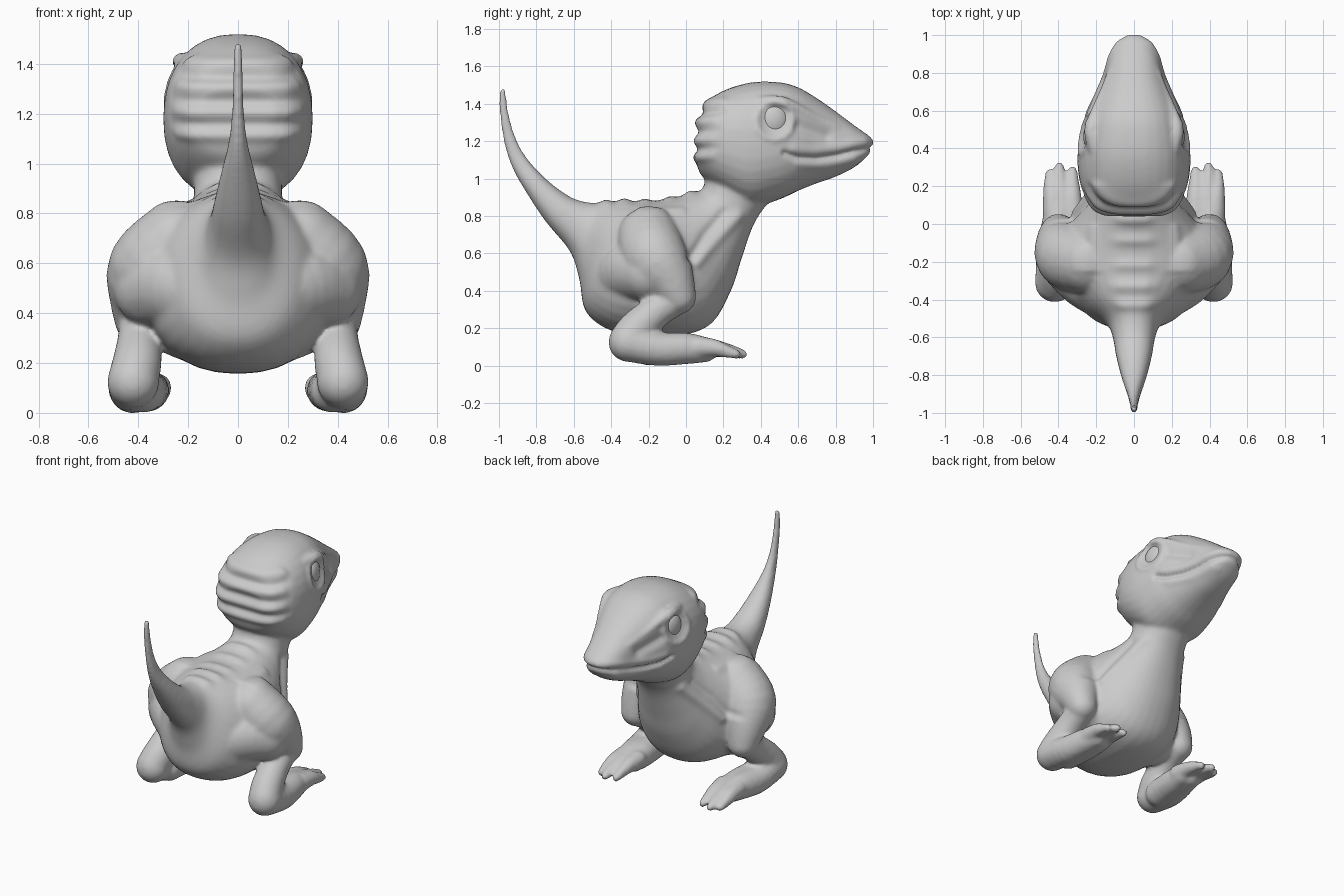
import bpy, bmesh, math

if "Cube" in bpy.data.objects:
    bpy.data.objects.remove(bpy.data.objects["Cube"])

verts, faces = [], []

# ball template for the limbs
tmp = bmesh.new()
bmesh.ops.create_icosphere(tmp, subdivisions=3, radius=1)
ball_v = [tuple(v.co) for v in tmp.verts]
tmp.verts.index_update()
ball_f = [tuple(v.index for v in f.verts) for f in tmp.faces]
tmp.free()


def spline(rows, steps):
    """Catmull-Rom interpolation of rows of numbers."""
    out = []
    for i in range(len(rows) - 1):
        near = [rows[max(i - 1, 0)], rows[i], rows[i + 1], rows[min(i + 2, len(rows) - 1)]]
        for s in range(steps):
            t = s / steps
            out.append([0.5 * (2 * b + (c - a) * t + (2 * a - 5 * b + 4 * c - d) * t * t
                               + (3 * b - a - 3 * c + d) * t ** 3) for a, b, c, d in zip(*near)])
    return out + [rows[-1]]


def loft(rows, power=2.2, n=32):
    """Rows: dorsal y, z, ventral y, z, half-width."""
    def bend(v):
        return math.copysign(abs(v) ** (2 / power), v)
    base = len(verts)
    rings = spline(rows, 5)
    for dy, dz, vy, vz, w in rings:
        for k in range(n):
            a = 2 * math.pi * k / n
            c, s = bend(math.cos(a)), bend(math.sin(a))
            verts.append((w * c, (dy + vy) / 2 + (dy - vy) / 2 * s, (dz + vz) / 2 + (dz - vz) / 2 * s))
    last = base + (len(rings) - 1) * n
    faces.append(tuple(range(base, base + n)))
    faces.append(tuple(reversed(range(last, last + n))))
    for i in range(base, last, n):
        for k in range(n):
            j = (k + 1) % n
            faces.append((i + k, i + n + k, i + n + j, i + j))


def chain(rows, steps=4):
    """Mirrored string of overlapping balls: x, y, z, radius."""
    for x, y, z, r in spline(rows, steps):
        for side in (-1, 1):
            base = len(verts)
            verts.extend((side * x + r * a, y + r * b, z + r * c) for a, b, c in ball_v)
            faces.extend(tuple(base + i for i in f) for f in ball_f)


# tail, trunk and neck
loft([(-.965, 1.485, -.995, 1.485, .016), (-.95, 1.36, -.998, 1.37, .021),
      (-.91, 1.22, -.975, 1.2, .024), (-.85, 1.11, -.93, 1.06, .038),
      (-.75, 1.0, -.85, .92, .068), (-.64, .915, -.75, .77, .095),
      (-.56, .88, -.62, .61, .115), (-.47, .87, -.57, .46, .15),
      (-.36, .88, -.53, .28, .265), (-.22, .88, -.36, .175, .37),
      (-.1, .89, -.06, .16, .38), (-.02, .91, .13, .22, .315),
      (.03, .925, .24, .40, .255), (.06, .93, .30, .58, .215),
      (.09, .95, .36, .75, .18), (.11, 1.02, .43, .86, .175),
      (.14, 1.12, .5, .95, .16)])

# head
loft([(.06, 1.3, .05, 1.12, .15), (.105, 1.4, .08, 1.02, .22),
      (.2, 1.47, .19, .93, .28), (.35, 1.515, .34, .85, .3),
      (.5, 1.515, .49, .885, .28), (.6, 1.488, .6, .935, .245),
      (.7, 1.43, .7, .975, .198), (.8, 1.36, .8, 1.01, .155),
      (.9, 1.285, .9, 1.06, .125), (.97, 1.235, .97, 1.12, .082),
      (1.003, 1.205, 1.003, 1.16, .035)], 2.3)
# brow ridges
chain([(.215, .4, 1.41, .03), (.225, .5, 1.41, .037), (.205, .59, 1.375, .03), (.155, .7, 1.315, .028),
       (.12, .8, 1.27, .025)])

# haunches and inner thighs
chain([(.11, -.36, .47, .17), (.24, -.28, .51, .175), (.34, -.2, .5, .16)])
chain([(.2, -.13, .36, .15), (.32, -.1, .38, .12)])
# thighs, shins and feet
chain([(.25, -.2, .68, .17), (.345, -.17, .58, .177), (.385, -.09, .47, .132), (.4, -.04, .37, .095)])
chain([(.39, -.07, .35, .09), (.395, -.16, .29, .09), (.405, -.26, .2, .1), (.42, -.31, .135, .102)])
chain([(.42, -.31, .125, .105), (.425, -.15, .09, .092), (.405, 0, .092, .085), (.39, .1, .085, .068)])
chain([(.38, -.2, .09, .09), (.36, -.04, .09, .085), (.34, .08, .085, .062)])
# toes
for x0, x1, y1 in ((.425, .445, .27), (.38, .395, .305), (.325, .325, .285)):
    chain([(x0, .06, .1, .06), ((x0 + x1) / 2, .15, .095, .048), (x1, y1 - .05, .075, .034), (x1, y1, .06, .025)])

# fuse into one skin
mesh = bpy.data.meshes.new("creature_body")
mesh.from_pydata(verts, [], faces)
body = bpy.data.objects.new("creature_body", mesh)
bpy.context.collection.objects.link(body)
remesh = body.modifiers.new("fuse", 'REMESH')
remesh.mode = 'VOXEL'
remesh.voxel_size = .012
smooth = body.modifiers.new("soften", 'SMOOTH')
smooth.factor = .5
smooth.iterations = 10
skin = bpy.data.meshes.new_from_object(body.evaluated_get(bpy.context.evaluated_depsgraph_get()))
body.modifiers.clear()
body.data = skin

# sculpt strokes seen from the side: points (y, z), radius, height, x limits
circle = [(.475 + .1 * math.cos(a * math.pi / 6), 1.31 + .1 * math.sin(a * math.pi / 6)) for a in range(13)]
strokes = [
    ([(1.03, 1.165), (.9, 1.145), (.8, 1.12), (.7, 1.105), (.6, 1.11), (.53, 1.135)], .016, -.018, 0, 1),  # mouth
    ([(.95, 1.2), (.8, 1.165), (.68, 1.15), (.58, 1.16)], .025, .008, 0, 1),  # upper lip
    ([(.9, 1.1), (.75, 1.07), (.6, 1.075)], .025, .006, .05, 1),  # lower lip
    ([(.475, 1.31)], .08, -.025, .1, 1),  # eye socket
    (circle, .02, .01, .1, 1),  # eyelid
    ([(.61, 1.28), (.75, 1.23)], .035, -.018, .05, 1),  # cheek hollow
    ([(.28, .8), (.17, .68), (.06, .55)], .03, .014, .05, 1),  # neck tendon
    ([(.2, .82), (.1, .7), (.03, .58)], .025, -.012, .05, 1),
    ([(-.24, .83), (-.02, .83)], .02, .008, .1, .35),  # hip edge
]
# nape folds and back ridges
for y, z in ((.035, 1.11), (.03, 1.2), (.045, 1.3), (.1, 1.4)):
    strokes.append(([(y, z), (y + .1, z + .01)], .026, .013, 0, .3))
for y, z in ((.045, 1.155), (.05, 1.25), (.075, 1.35)):
    strokes.append(([(y, z), (y + .12, z + .01)], .022, -.01, 0, .3))
for y, z in ((-.43, .87), (-.33, .88), (-.22, .89), (-.09, .9), (.02, .93)):
    strokes.append(([(y, z)], .032, .014, 0, .17))


def distance(y, z, pts):
    best = 9
    for (ay, az), (by, bz) in zip(pts, pts[1:] or pts):
        dy, dz = by - ay, bz - az
        t = ((y - ay) * dy + (z - az) * dz) / (dy * dy + dz * dz + 1e-9)
        t = max(0, min(1, t))
        best = min(best, math.hypot(y - ay - dy * t, z - az - dz * t))
    return best


count = len(skin.vertices) * 3
co, normals = [0.0] * count, [0.0] * count
skin.vertices.foreach_get("co", co)
skin.vertex_normals.foreach_get("vector", normals)
push = [0.0] * (count // 3)
for pts, r, h, lo, hi in strokes:
    m = 2.5 * r
    y0, y1 = min(p[0] for p in pts) - m, max(p[0] for p in pts) + m
    z0, z1 = min(p[1] for p in pts) - m, max(p[1] for p in pts) + m
    for i in range(count // 3):
        y, z = co[3 * i + 1], co[3 * i + 2]
        if y0 < y < y1 and z0 < z < z1 and lo <= abs(co[3 * i]) <= hi:
            d = distance(y, z, pts)
            push[i] += h * math.exp(-(d / r) ** 2) * min(1, (hi - abs(co[3 * i])) / .1)
co = [c + n * push[i // 3] for i, (c, n) in enumerate(zip(co, normals))]
floor = min(co[2::3])
for i in range(2, count, 3):
    if co[i] < .1:
        co[i] -= floor * (1 - co[i] / .1)
skin.vertices.foreach_set("co", co)
skin.shade_smooth()
skin.update()

# eyes
for side, name in ((-1, "left_eye"), (1, "right_eye")):
    bpy.ops.mesh.primitive_uv_sphere_add(segments=32, ring_count=16, radius=1,
                                         location=(side * .222, .475, 1.31))
    eye = bpy.context.object
    eye.name = name
    eye.scale = (.045, .075, .084)
    eye.rotation_euler = (0, 0, side * .2)
    bpy.ops.object.shade_smooth()
